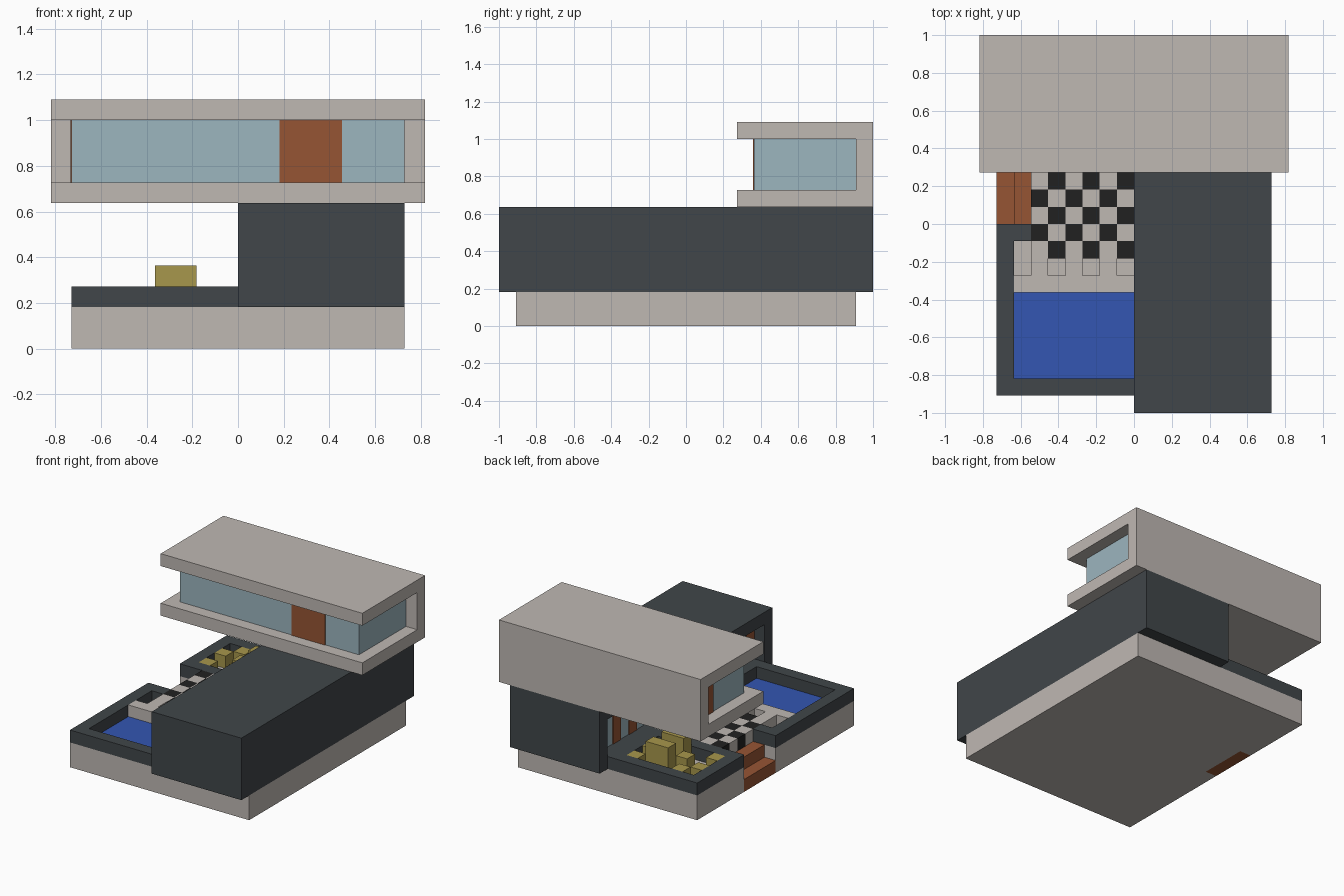
import bpy
import bmesh
from mathutils import Matrix, Vector

cube = bpy.data.objects.get("Cube")
if cube:
    bpy.data.objects.remove(cube, do_unlink=True)

U = 1 / 11   # one block
THIN = 0.06  # plate thickness in blocks


def material(name, rgb):
    m = bpy.data.materials.new(name)
    m.use_nodes = True
    m.diffuse_color = (*rgb, 1)
    m.node_tree.nodes["Principled BSDF"].inputs["Base Color"].default_value = (*rgb, 1)
    return m


concrete = material("warm concrete", (0.52, 0.48, 0.45))
slate = material("dark slate", (0.052, 0.061, 0.067))
glass = material("pale blue glass", (0.335, 0.465, 0.52))
wood = material("red brown wood", (0.305, 0.089, 0.034))
cushion = material("mustard cushion", (0.39, 0.31, 0.072))
water = material("pool blue", (0.033, 0.093, 0.445))
black = material("black tile", (0.015, 0.015, 0.015))


def blocks(name, mat, *boxes):
    """One object from boxes given as x, y and z ranges in blocks."""
    bm = bmesh.new()
    for x0, x1, y0, y1, z0, z1 in boxes:
        lo, hi = Vector((x0, y0, z0)) * U, Vector((x1, y1, z1)) * U
        size = hi - lo
        bmesh.ops.create_cube(bm, size=1, matrix=Matrix.Translation((lo + hi) / 2)
                              @ Matrix.Diagonal((*size, 1)))
    mesh = bpy.data.meshes.new(name)
    bm.to_mesh(mesh)
    bm.free()
    mesh.materials.append(mat)
    ob = bpy.data.objects.new(name, mesh)
    bpy.context.scene.collection.objects.link(ob)
    return ob


def ring(x0, x1, y0, y1, z0, z1):
    """Four walls, one block thick, around a rectangle."""
    return [(x0, x1, y0, y0 + 1, z0, z1), (x0, x1, y1 - 1, y1, z0, z1),
            (x0, x0 + 1, y0 + 1, y1 - 1, z0, z1), (x1 - 1, x1, y0 + 1, y1 - 1, z0, z1)]


# Plinth, notched on the side for the steps
blocks("plinth", concrete, (-6, 8, -10, 10, 0, 2), (-8, -6, -10, 0, 0, 2),
       (-8, -6, 4, 10, 0, 2), (-7, -6, 0, 4, 0, 1))
blocks("entry_steps", wood, (-8, -7, 0, 4, 0, 1), (-7, -6, 0, 4, 1, 2))

# Long lower wing with a framed, recessed window wall
blocks("lower_wing", slate, (1, 8, -11, 11, 2, 7), (0, 1, -11, -10, 2, 7),
       (0, 1, 10, 11, 2, 7), (0, 1, -10, 10, 6, 7), (0, 1, -10, 10, 2, 3))
blocks("lower_window", glass, (1 - THIN, 1, -10, 10, 3, 6))
blocks("lower_window_panels", wood,
       *[(1 - 2 * THIN, 1 - THIN, y, y + 1, 3, 6) for y in (-10, -5, 0, 5, 7)])

# Upper storey: two slabs and a back wall around a glass room
blocks("upper_shell", concrete, (-9, 9, 3, 11, 7, 8), (-9, 9, 3, 11, 11, 12),
       (-9, 9, 10, 11, 8, 11))
blocks("upper_glass", glass, (-8, 8, 4, 10, 8, 11))
blocks("upper_doors", wood, (2, 5, 4 - THIN, 4, 8, 11), (-8 - THIN, -8, 8, 10, 8, 11))

# Pool with its low wall and toothed ledge
blocks("pool_wall", slate, (-8, 0, -10, -9, 2, 3), (-8, -7, -9, -1, 2, 3),
       (-8, -6, -1, 0, 2, 3))
blocks("pool_water", water, (-7, 0, -9, -4, 2, 2 + THIN))
blocks("pool_ledge", concrete, (-7, 0, -4, -3, 2, 3),
       *[(x, x + 1, -3, -2, 2, 3) for x in (-6, -4, -2)])

# Chequered terrace
tiles = {0: [], 1: []}
for x in range(-6, 0):
    for y in range(-2, 4):
        if x == -6 and y == -2:
            tiles[0].append((x, x + 1, y, y + 1, 2, 3))
        else:
            tiles[(x + y) % 2].append((x, x + 1, y, y + 1, 2, 3))
blocks("terrace_light_tiles", concrete, *tiles[0])
blocks("terrace_dark_tiles", black, *tiles[1])

# Sunken lounge with sofas and stools
blocks("lounge_wall", slate, *ring(-8, 0, 4, 10, 2, 3))
blocks("sofas", cushion, (-4, -2, 5, 6, 2, 4), (-4, -2, 7, 8, 2, 4))
blocks("stools", cushion,
       *[(x, x + 1, y, y + 1, 2, 3) for x, y in
         ((-7, 7), (-6, 8), (-7, 5), (-5, 6), (-2, 6), (-2, 8))])
